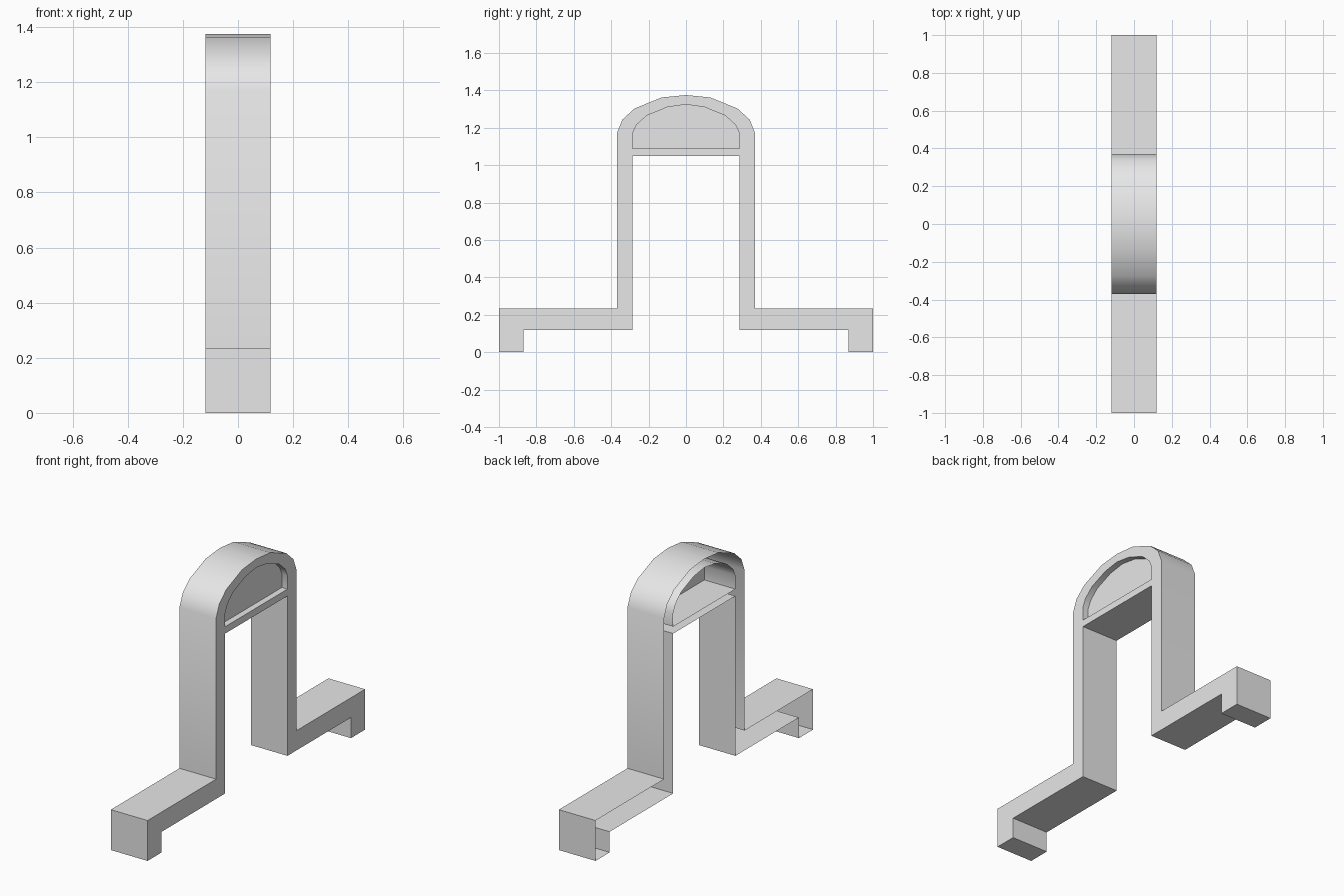
import bpy, bmesh, math
from mathutils import Vector

cube = bpy.data.objects.get("Cube")
if cube:
    bpy.data.objects.remove(cube, do_unlink=True)

HALF_WIDTH = 0.118
PANEL_X = 0.082

grey = bpy.data.materials.new("light_grey")
grey.use_nodes = True
grey.diffuse_color = (0.8, 0.8, 0.8, 1)
grey.node_tree.nodes["Principled BSDF"].inputs["Base Color"].default_value = (0.8, 0.8, 0.8, 1)


def mirrored(half):
    """Close a half profile of (y, z) points that ends on the centre line."""
    return half + [(-y, z) for y, z in reversed(half[:-1])]


def ring(bm, profile, x):
    return [bm.verts.new((x, y, z)) for y, z in profile]


def wall(bm, profile):
    """Sweep a closed profile across the width; return its right-hand ring."""
    a = ring(bm, profile, -HALF_WIDTH)
    b = ring(bm, profile, HALF_WIDTH)
    for i in range(len(a)):
        j = (i + 1) % len(a)
        bm.faces.new((a[i], a[j], b[j], b[i]))
    return b


def add_object(name, bm):
    mesh = bpy.data.meshes.new(name)
    bm.to_mesh(mesh)
    bm.free()
    obj = bpy.data.objects.new(name, mesh)
    bpy.context.collection.objects.link(obj)
    mesh.materials.append(grey)
    bpy.ops.object.select_all(action="DESELECT")
    obj.select_set(True)
    bpy.context.view_layer.objects.active = obj
    bpy.ops.object.shade_smooth_by_angle(angle=math.radians(32))
    return obj


# Inner leg, foot, side beam, outer leg and rounded top
frame_profile = mirrored([
    (0.286, 1.05), (0.286, 0.12), (0.87, 0.12), (0.87, 0), (1, 0),
    (1, 0.235), (0.37, 0.235), (0.37, 1.17), (0.34, 1.244),
    (0.275, 1.303), (0.13, 1.362), (0, 1.375)])

# Arched window under the rounded top
window_profile = mirrored([
    (0.286, 1.09), (0.286, 1.17), (0.265, 1.215), (0.21, 1.265),
    (0.1, 1.31), (0, 1.325)])

# Hollow frame: walls, window lining and one side cap, open at the other side
bm = bmesh.new()
outer = wall(bm, frame_profile)
inner = wall(bm, window_profile[::-1])
rim = [bm.edges.get((loop[i - 1], loop[i])) for loop in (outer, inner) for i in range(len(loop))]
cap = bmesh.ops.triangle_fill(bm, edges=rim, use_beauty=True, normal=Vector((1, 0, 0)))
for face in cap["geom"]:
    if isinstance(face, bmesh.types.BMFace):
        face.normal_update()
        if face.normal.x < 0:
            face.normal_flip()
add_object("arched_frame", bm)

# Recessed panel that closes the window
bm = bmesh.new()
bm.faces.new(ring(bm, window_profile, PANEL_X))
add_object("window_panel", bm)
